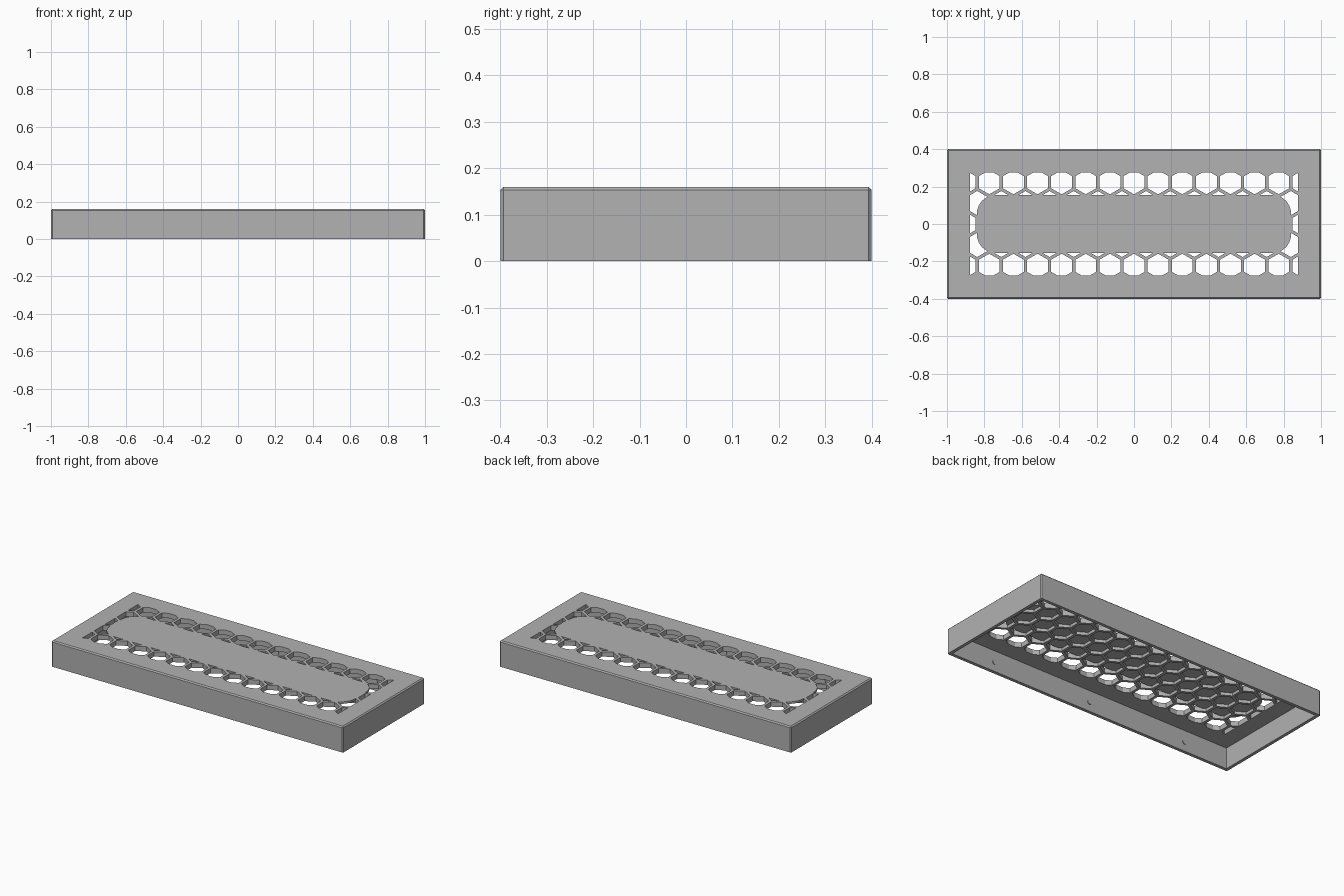
import bpy, bmesh, math
from mathutils import Matrix, Vector
from mathutils.geometry import delaunay_2d_cdt

old = bpy.data.objects.get("Cube")
if old:
    bpy.data.objects.remove(old, do_unlink=True)

HALF_X, HALF_Y, HEIGHT = 1.0, 0.4, 0.16
WALL, ROOF, SKIN, CHAMFER = 0.02, 0.03, 0.012, 0.007
PITCH, HEX_RADIUS = 0.129, 0.0647

grey = bpy.data.materials.new("plain grey")
grey.use_nodes = True
colour = (0.445, 0.445, 0.445, 1)
grey.diffuse_color = colour
grey.node_tree.nodes["Principled BSDF"].inputs["Base Color"].default_value = colour


def make_object(name, bm):
    mesh = bpy.data.meshes.new(name)
    bm.to_mesh(mesh)
    bm.free()
    mesh.materials.append(grey)
    bpy.context.collection.objects.link(bpy.data.objects.new(name, mesh))


def rectangle(x, y, radius=0, steps=0):
    """Counter-clockwise rectangle outline, with arcs of the given steps at the corners."""
    points = []
    for quarter, (sx, sy) in enumerate(((1, 1), (-1, 1), (-1, -1), (1, -1))):
        for i in range(steps + 1):
            angle = math.pi / 2 * (quarter + i / max(steps, 1))
            points.append(Vector((sx * (x - radius) + radius * math.cos(angle),
                                  sy * (y - radius) + radius * math.sin(angle))))
    return points


def hexagon(x, y):
    angles = [math.pi / 6 + i * math.pi / 3 for i in range(6)]
    return [Vector((x + HEX_RADIUS * math.cos(a), y + HEX_RADIUS * math.sin(a)))
            for a in angles]


# Plan outlines: footprint, flat top, hollow, grille limit, closed panel, honeycomb
outlines = [
    ("footprint", rectangle(HALF_X, HALF_Y, CHAMFER, 1)),
    ("flat_top", rectangle(HALF_X - CHAMFER, HALF_Y - CHAMFER)),
    ("hollow", rectangle(HALF_X - WALL, HALF_Y - WALL)),
    ("grille", rectangle(0.877, 0.275)),
    ("panel", rectangle(0.84, 0.155, 0.1, 8)),
]
for row in range(-2, 3):
    for col in range(-7, 8):
        x = (col + 0.5 * (row % 2)) * PITCH
        if abs(x) < 0.92:
            outlines.append(("hex", hexagon(x, row * PITCH * math.sqrt(3) / 2)))

# Divide the plan along every outline
points, loops = [], []
for kind, outline in outlines:
    loops.append(list(range(len(points), len(points) + len(outline))))
    points += outline
plan, _, triangles, _, _, sources = delaunay_2d_cdt(points, [], loops, 0, 1e-6)


def top_height(i):
    inset = min(HALF_X - abs(plan[i].x), HALF_Y - abs(plan[i].y))
    return HEIGHT - max(0, CHAMFER - inset)


def underside(source):
    """Lower height of the solid in one region, or None where it is open."""
    kinds = {outlines[i][0] for i in source}
    if "hollow" not in kinds:
        return 0
    if not {"hex", "grille"} <= kinds:
        return HEIGHT - ROOF
    return HEIGHT - SKIN if "panel" in kinds else None


# Raise the plan into the open-bottomed cover
bm = bmesh.new()
corners = {}


def vert(i, z):
    key = (i, round(z, 5))
    if key not in corners:
        corners[key] = bm.verts.new((plan[i].x, plan[i].y, z))
    return corners[key]


levels = {}
for triangle, source in zip(triangles, sources):
    low = underside(source)
    if low is None:
        continue
    a, b, c = triangle
    if (plan[b] - plan[a]).cross(plan[c] - plan[a]) < 0:
        b, c = c, b
    bm.faces.new([vert(i, top_height(i)) for i in (a, b, c)])
    bm.faces.new([vert(i, low) for i in (c, b, a)])
    for edge in ((a, b), (b, c), (c, a)):
        levels[edge] = low

# Upright faces around the rim, hollow, holes and blind pockets
for (i, j), low in levels.items():
    neighbour = levels.get((j, i))
    if neighbour is None:
        high_i, high_j = top_height(i), top_height(j)
    elif neighbour > low:
        high_i = high_j = neighbour
    else:
        continue
    bm.faces.new((vert(i, low), vert(j, low), vert(j, high_j), vert(i, high_i)))
make_object("vented_cover", bm)

# Small round studs inside the long walls
bm = bmesh.new()
for side in (1, -1):
    for x in (-0.68, 0, 0.68):
        place = (Matrix.Translation((x, side * (HALF_Y - WALL), 0.057))
                 @ Matrix.Rotation(math.pi / 2, 4, "X"))
        bmesh.ops.create_cone(bm, cap_ends=True, segments=16, radius1=0.014,
                              radius2=0.014, depth=0.008, matrix=place)
make_object("wall_studs", bm)
